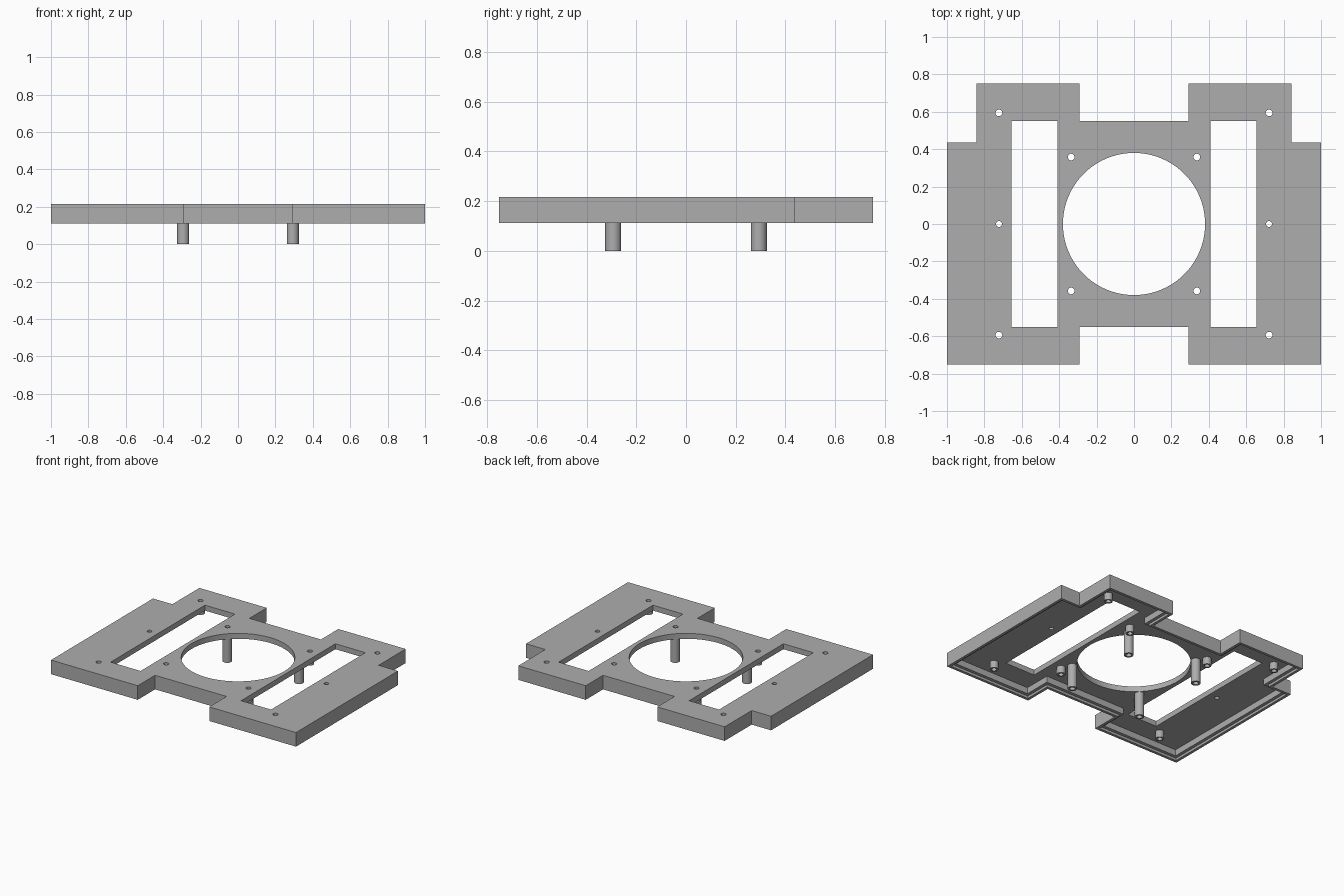
import bpy
from math import cos, sin, tau

if "Cube" in bpy.data.objects:
    bpy.data.objects.remove(bpy.data.objects["Cube"], do_unlink=True)

grey = bpy.data.materials.new("grey plastic")
grey.use_nodes = True
colour = (0.42, 0.42, 0.42, 1)
grey.diffuse_color = colour
grey.node_tree.nodes["Principled BSDF"].inputs["Base Color"].default_value = colour

# Heights
TOP, UNDER, LEDGE, BOTTOM = 0.216, 0.176, 0.13, 0.112


def circle(x, y, r, n=24):
    return [(x + r * cos(tau * i / n), y + r * sin(tau * i / n)) for i in range(n)]


def rectangle(x0, x1, y0, y1):
    return [(x0, y0), (x1, y0), (x1, y1), (x0, y1)]


def inset(loop, d):
    """Shrink a counter-clockwise outline made of right angles."""
    out = []
    for i, (x, y) in enumerate(loop):
        for ax, ay, bx, by in ((*loop[i - 1], x, y), (x, y, *loop[(i + 1) % len(loop)])):
            if abs(bx - ax) > abs(by - ay):
                ny = d if bx > ax else -d
            else:
                nx = -d if by > ay else d
        out.append((x + nx, y + ny))
    return out


def slab(name, loops, z0, z1):
    """Solid between two heights; loops inside the first one become holes."""
    curve = bpy.data.curves.new(name, "CURVE")
    curve.dimensions = "2D"
    curve.fill_mode = "BOTH"
    curve.extrude = (z1 - z0) / 2
    for loop in loops:
        spline = curve.splines.new("POLY")
        spline.points.add(len(loop) - 1)
        for point, (x, y) in zip(spline.points, loop):
            point.co = (x, y, 0, 1)
        spline.use_cyclic_u = True
    obj = bpy.data.objects.new(name, curve)
    obj.location.z = (z0 + z1) / 2
    bpy.context.collection.objects.link(obj)
    bpy.ops.object.select_all(action="DESELECT")
    obj.select_set(True)
    bpy.context.view_layer.objects.active = obj
    bpy.ops.object.convert(target="MESH")
    obj = bpy.context.object
    obj.name = name
    # Weld the caps to the sides
    bpy.ops.object.mode_set(mode="EDIT")
    bpy.ops.mesh.select_all(action="SELECT")
    bpy.ops.mesh.remove_doubles(threshold=0.0001)
    bpy.ops.mesh.normals_make_consistent(inside=False)
    bpy.ops.object.mode_set(mode="OBJECT")
    obj.data.materials.clear()
    obj.data.materials.append(grey)
    bpy.ops.object.shade_smooth_by_angle()
    return obj


# Outline: right half from the front notch to the back notch, then its mirror
half = [(0.292, -0.55), (0.292, -0.752), (1, -0.752), (1, 0.437),
        (0.842, 0.437), (0.842, 0.752), (0.292, 0.752), (0.292, 0.55)]
outline = half + [(-x, y) for x, y in reversed(half)]

corners = [(sx, sy) for sx in (-1, 1) for sy in (-1, 1)]
outer_holes = [(sx * 0.722, sy * 0.594) for sx, sy in corners]
inner_holes = [(sx * 0.336, sy * 0.358) for sx, sy in corners]
middle_holes = [(-0.722, 0), (0.722, 0)]

# Top plate with the round opening, two slots and the screw holes
openings = [circle(0, 0, 0.38, 96),
            rectangle(0.41, 0.655, -0.55, 0.55),
            rectangle(-0.655, -0.41, -0.55, 0.55)]
openings += [circle(x, y, 0.018) for x, y in outer_holes + inner_holes]
openings += [circle(x, y, 0.016) for x, y in middle_holes]
slab("top_plate", [outline] + openings, UNDER, TOP)

# Stepped wall around the edge
step, inner = inset(outline, 0.02), inset(outline, 0.043)
slab("outer_wall", [outline, step], BOTTOM, UNDER)
slab("wall_ledge", [step, inner], LEDGE, UNDER)

# Short screw bosses under the plate
for i, (x, y) in enumerate(outer_holes + inner_holes):
    slab(f"screw_boss_{i + 1}", [circle(x, y, 0.029), circle(x, y, 0.018)], 0.122, UNDER)

# Long hollow pins beside the round opening
for i, (sx, sy) in enumerate(corners):
    x, y = sx * 0.293, sy * 0.293
    slab(f"hollow_pin_{i + 1}", [circle(x, y, 0.032, 32), circle(x, y, 0.019)], 0, UNDER)
